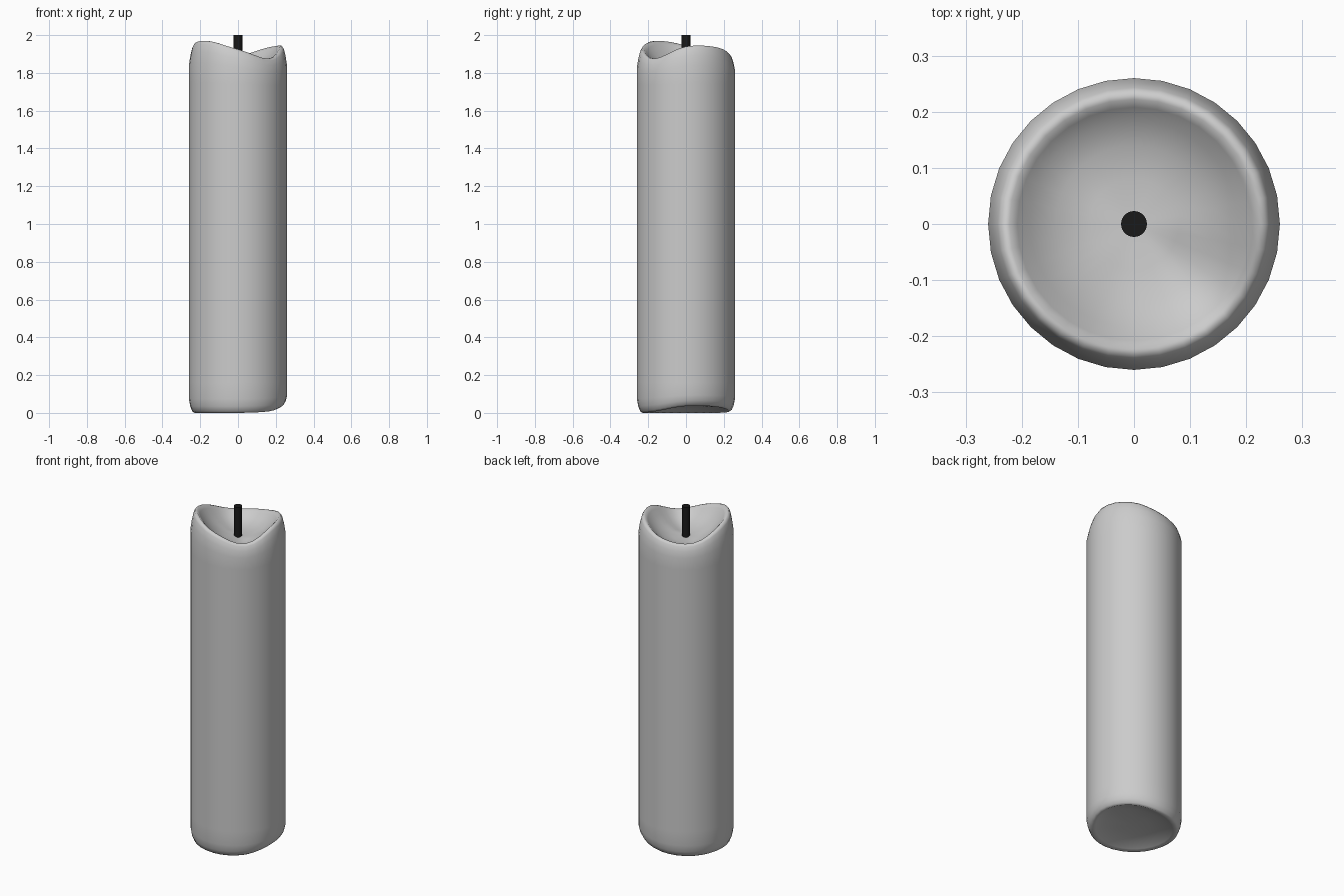
import bpy, bmesh, math

if "Cube" in bpy.data.objects:
    bpy.data.objects.remove(bpy.data.objects["Cube"])

SEG = 32
# deviation of the melted rim and lift of the base, every 45 degrees from +x
RIM = [0.025, 0.02, -0.025, -0.037, 0.03, 0.055, 0.01, -0.04]
LIFT = [0.036, 0.032, 0.008, 0.0, 0.0, 0.0, 0.0, 0.008]


def periodic(table, i):
    """Smooth closed interpolation of eight values over SEG steps."""
    t = i * 8 / SEG
    k = int(t)
    f = t - k
    a, b, c, d = (table[(k + j) % 8] for j in (-1, 0, 1, 2))
    return b + 0.5 * f * (c - a + f * (2*a - 5*b + 4*c - d + f * (3*(b - c) + d - a)))


# profile rings: radius, height, share of base lift, share of rim wave
RINGS = [
    (0.09, 0.034, 0.2, 0), (0.16, 0.025, 0.6, 0), (0.21, 0.008, 1, 0),
    (0.23, 0.0, 1, 0), (0.242, 0.008, 1, 0), (0.253, 0.035, 0.8, 0),
    (0.26, 0.075, 0.5, 0), (0.26, 0.16, 0, 0), (0.26, 1.74, 0, 0.1),
    (0.26, 1.825, 0, 0.5), (0.252, 1.87, 0, 0.75), (0.243, 1.902, 0, 0.93),
    (0.234, 1.915, 0, 1), (0.222, 1.914, 0, 1), (0.208, 1.9, 0, 0.95),
    (0.185, 1.875, 0, 0.8), (0.14, 1.846, 0, 0.5), (0.08, 1.826, 0, 0.2),
]

# wax body
bm = bmesh.new()
loops = []
for r, z, base, wave in RINGS:
    loop = []
    for i in range(SEG):
        a = 2 * math.pi * i / SEG
        h = z + base * periodic(LIFT, i) + wave * periodic(RIM, i)
        loop.append(bm.verts.new((r * math.cos(a), r * math.sin(a), max(h, 0))))
    loops.append(loop)
for lo, hi in zip(loops, loops[1:]):
    for i in range(SEG):
        j = (i + 1) % SEG
        bm.faces.new((lo[i], lo[j], hi[j], hi[i]))
for loop, z in ((loops[0], 0.038), (loops[-1], 1.82)):
    c = bm.verts.new((0, 0, z))
    for i in range(SEG):
        bm.faces.new((loop[i], loop[(i + 1) % SEG], c))
bmesh.ops.recalc_face_normals(bm, faces=bm.faces[:])
for f in bm.faces:
    f.smooth = True
mesh = bpy.data.meshes.new("candle_body")
bm.to_mesh(mesh)
bm.free()
body = bpy.data.objects.new("candle_body", mesh)
bpy.context.collection.objects.link(body)

# wick
bpy.ops.mesh.primitive_cylinder_add(vertices=32, radius=0.023, depth=0.2,
                                    location=(0, 0, 1.9))
wick = bpy.context.object
wick.name = "wick"
bpy.ops.object.shade_smooth_by_angle()
black = bpy.data.materials.new("charred_black")
black.diffuse_color = (0.01, 0.01, 0.01, 1)
black.use_nodes = True
black.node_tree.nodes["Principled BSDF"].inputs["Base Color"].default_value = black.diffuse_color
wick.data.materials.append(black)
